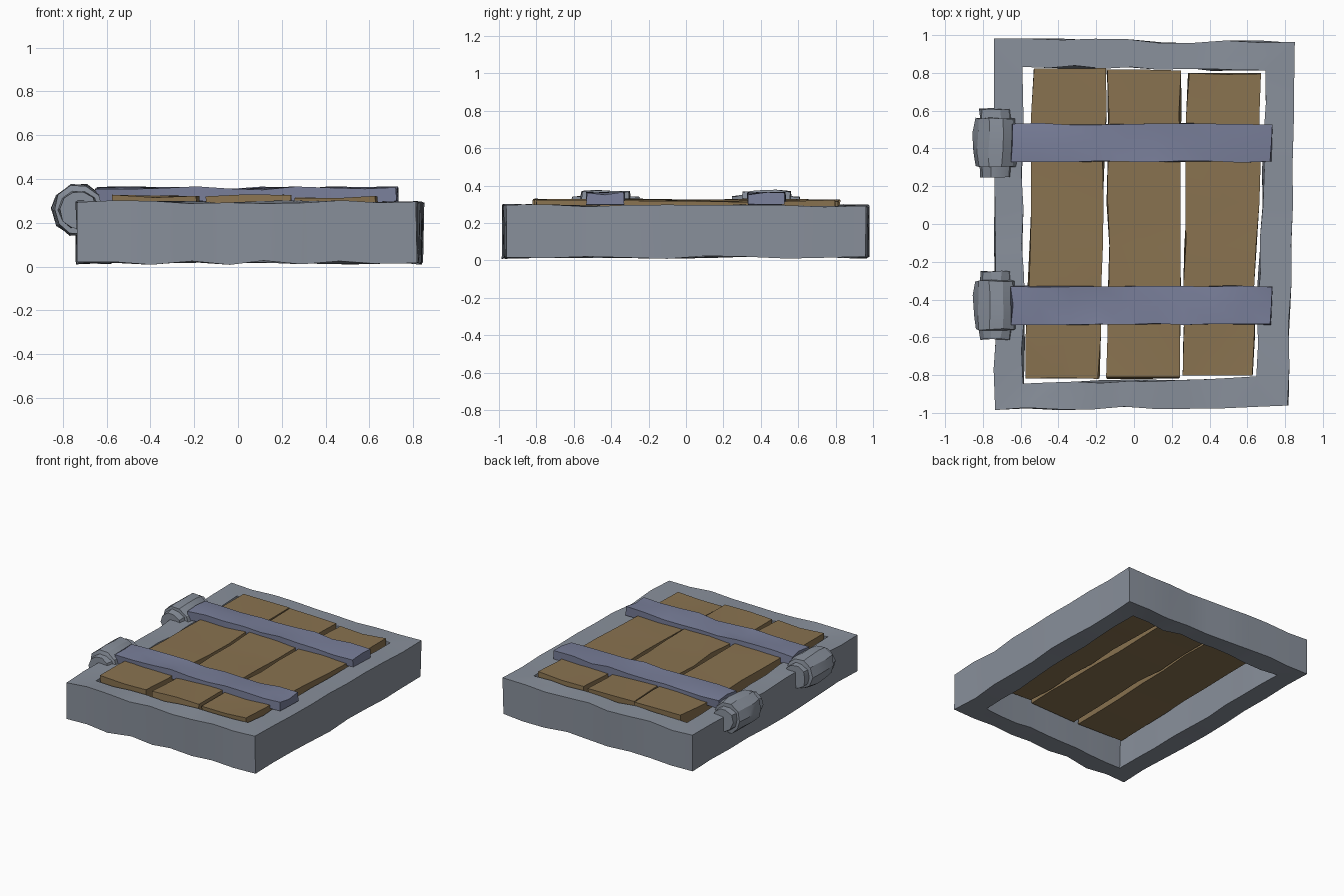
import bpy, bmesh, math, random
from mathutils import Vector

if "Cube" in bpy.data.objects:
    bpy.data.objects.remove(bpy.data.objects["Cube"])

random.seed(11)


def material(name, rgb):
    m = bpy.data.materials.new(name)
    m.diffuse_color = (*rgb, 1)
    m.use_nodes = True
    m.node_tree.nodes["Principled BSDF"].inputs["Base Color"].default_value = m.diffuse_color
    return m


STONE = material("stone", (0.25, 0.28, 0.33))
WOOD = material("wood", (0.25, 0.17, 0.08))
IRON = material("iron", (0.19, 0.21, 0.32))


def jit(a):
    return random.uniform(-a, a)


def loft(name, sections, mat, closed=False):
    """Skin a list of cross-sections; flat ends, or a closed ring."""
    bm = bmesh.new()
    rings = [[bm.verts.new(p) for p in s] for s in sections]
    k, n = len(rings[0]), len(rings)
    for i in range(n if closed else n - 1):
        a, b = rings[i], rings[(i + 1) % n]
        for j in range(k):
            bm.faces.new((a[j], a[(j + 1) % k], b[(j + 1) % k], b[j]))
    if not closed:
        bm.faces.new(rings[0])
        bm.faces.new(rings[-1])
    bmesh.ops.recalc_face_normals(bm, faces=bm.faces)
    for f in bm.faces:
        f.smooth = True
    for e in bm.edges:
        e.smooth = e.calc_face_angle(0) < math.radians(30)
    me = bpy.data.meshes.new(name)
    bm.to_mesh(me)
    bm.free()
    me.materials.append(mat)
    ob = bpy.data.objects.new(name, me)
    bpy.context.collection.objects.link(ob)
    return ob


def slab(name, start, end, z0, z1, n, wob, mat):
    """Rough bar between two end edges, each given as a pair of (x, y)."""
    secs = []
    for i in range(n + 1):
        t = i / n
        l = Vector(start[0]).lerp(Vector(end[0]), t)
        r = Vector(start[1]).lerp(Vector(end[1]), t)
        m = (l + r) / 2
        pts = [(l, z0), (r, z0), (r, z1), (m, z1), (l, z1)]
        secs.append([(p.x + jit(wob), p.y + jit(wob * 0.6), z + jit(wob))
                     for p, z in pts])
    return loft(name, secs, mat)


# Stone frame: one closed ring with rough edges
outer = [(-0.735, -0.985), (0.815, -0.963), (0.848, 0.96), (-0.742, 0.978)]
inner = [(-0.585, -0.845), (0.65, -0.81), (0.695, 0.815), (-0.595, 0.835)]
frame = []
for c in range(4):
    n = 9
    for i in range(n):
        t = i / n
        o = Vector(outer[c]).lerp(Vector(outer[(c + 1) % 4]), t)
        q = Vector(inner[c]).lerp(Vector(inner[(c + 1) % 4]), t)
        w = 0.004 if i == 0 else 0.01
        frame.append([(p.x + jit(w), p.y + jit(w), z + jit(w)) for p, z in
                      ((o, 0.018), (o, 0.293), (q, 0.293), (q, 0.02))])
loft("stone_frame", frame, STONE, closed=True)

# Three wooden planks: x range at the front, x range at the back, y range, top
planks = [((-0.57, -0.185), (-0.53, -0.148), (-0.815, 0.825), 0.322),
          ((-0.14, 0.245), (-0.135, 0.245), (-0.815, 0.815), 0.322),
          ((0.26, 0.63), (0.285, 0.675), (-0.80, 0.795), 0.315)]
for i, (f, b, y, top) in enumerate(planks):
    slab(f"plank_{i + 1}", [(x, y[0]) for x in f], [(x, y[1]) for x in b],
         0.215, top, 7, 0.009, WOOD)

# Iron straps and hinge barrels, one pair at each end
profile = [(-0.18, 0.085), (-0.13, 0.09), (-0.128, 0.112), (-0.05, 0.12),
           (0.05, 0.12), (0.128, 0.112), (0.13, 0.09), (0.18, 0.085)]
for label, s in (("front", -1), ("back", 1)):
    y = 0.43 * s
    slab(f"{label}_strap", [(-0.645, y - 0.1), (-0.645, y + 0.1)],
         [(0.725, y - 0.1), (0.725, y + 0.1)], 0.295, 0.358, 9, 0.009, IRON)
    secs = []
    for dy, r in profile:
        secs.append([(-0.73 + jit(0.006) + r * math.cos(a), y + dy + jit(0.005),
                      0.26 + jit(0.006) + r * math.sin(a))
                     for a in (math.tau * k / 10 for k in range(10))])
    loft(f"{label}_hinge", secs, STONE)
